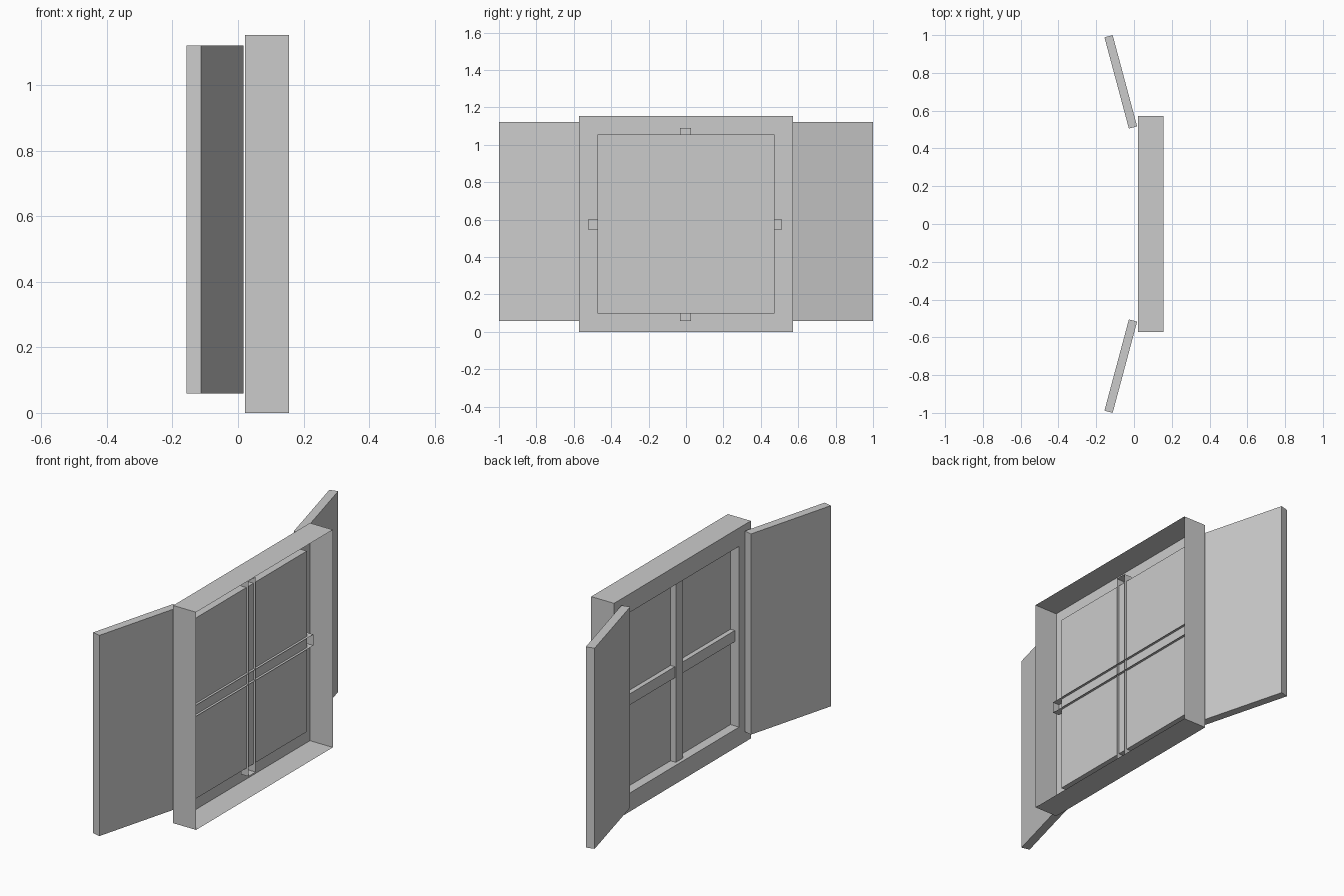
import bpy, bmesh
from math import radians
from mathutils import Matrix, Vector

if "Cube" in bpy.data.objects:
    bpy.data.objects.remove(bpy.data.objects["Cube"])


def box_mesh(lo, hi, open_back=False):
    """Box between two corners; optionally drop the +x face."""
    lo, hi = Vector(lo), Vector(hi)
    bm = bmesh.new()
    m = Matrix.Translation((lo + hi) / 2) @ Matrix.Diagonal((hi - lo).to_4d())
    m[3][3] = 1.0
    bmesh.ops.create_cube(bm, size=1, matrix=m)
    bm.normal_update()
    if open_back:
        back = [f for f in bm.faces if f.normal.x > 0.9]
        bmesh.ops.delete(bm, geom=back, context='FACES_ONLY')
    return bm


def finish(bm, name):
    mesh = bpy.data.meshes.new(name)
    bm.to_mesh(mesh)
    bm.free()
    ob = bpy.data.objects.new(name, mesh)
    bpy.context.collection.objects.link(ob)
    return ob


# Window frame: open-backed shell, recessed opening closed by the pane
bm = box_mesh((0.021, -0.572, 0), (0.155, 0.572, 1.153), open_back=True)
front = [f for f in bm.faces if f.normal.x < -0.9]
bmesh.ops.inset_individual(bm, faces=front, thickness=0.098, use_even_offset=True)
pane = bmesh.ops.extrude_discrete_faces(bm, faces=front)['faces']
bmesh.ops.translate(bm, verts=list({v for f in pane for v in f.verts}), vec=(0.05, 0, 0))
finish(bm, "window_frame")

# Glazing bars: open-backed channels crossing through the pane
finish(box_mesh((0.040, -0.032, 0.058), (0.084, 0.028, 1.091), True), "vertical_bar")
finish(box_mesh((0.046, -0.522, 0.544), (0.084, 0.511, 0.603), True), "horizontal_bar")

# Open shutters, swung 15 degrees away from the frame on each side
for side, label in ((1, "left"), (-1, "right")):
    shutter = finish(box_mesh((-0.0225, -0.25, 0.059), (0.0225, 0.25, 1.122)),
                     label + "_shutter")
    shutter.location = (-0.07, side * 0.7525, 0)
    shutter.rotation_euler.z = side * radians(15)
